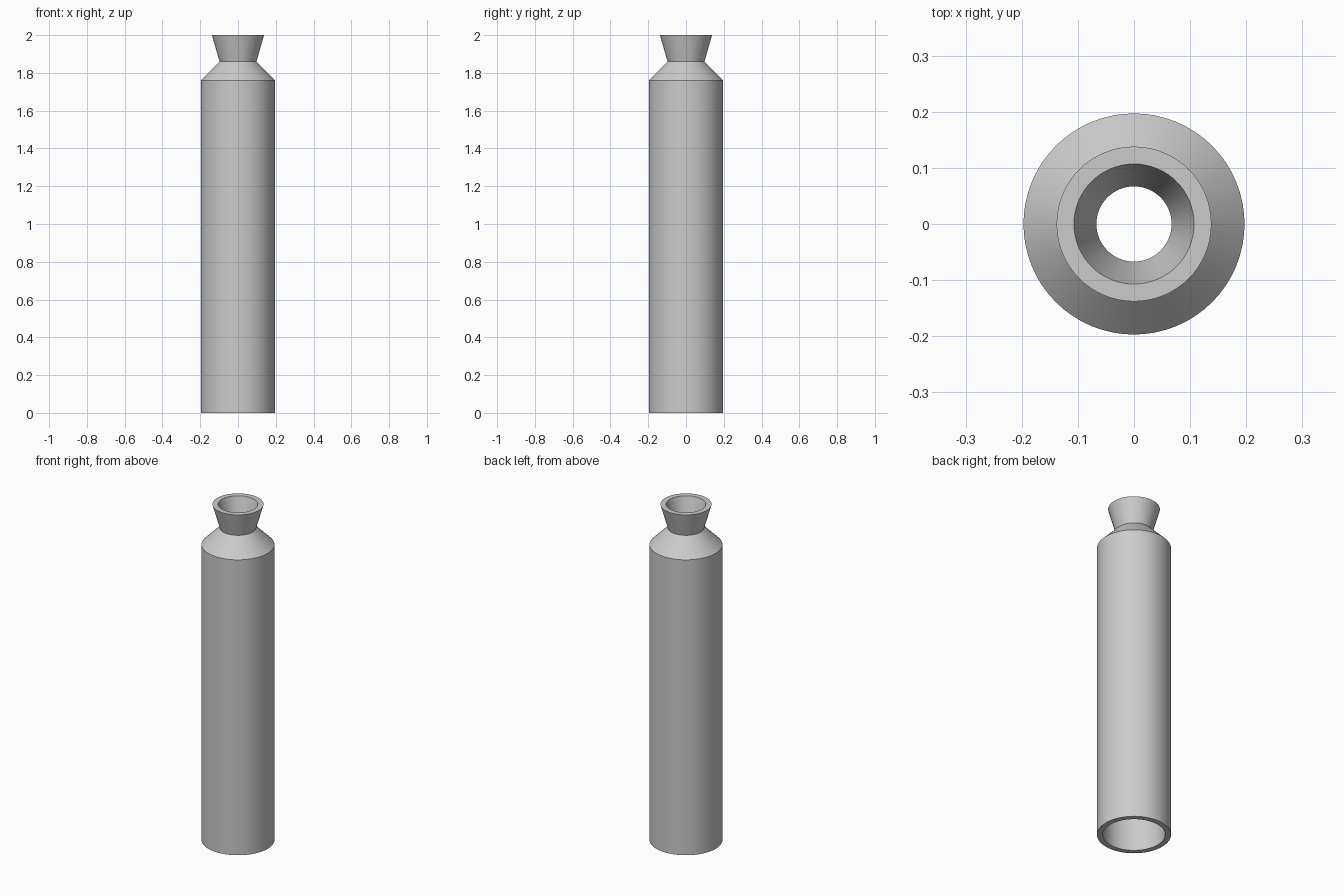
import bpy
import bmesh
import math

cube = bpy.data.objects.get("Cube")
if cube:
    bpy.data.objects.remove(cube, do_unlink=True)

SEGMENTS = 64
WALL = 0.031

# Single plain grey material
grey = bpy.data.materials.new("light_grey")
grey.use_nodes = True
colour = (0.6, 0.6, 0.6, 1)
grey.diffuse_color = colour
grey.node_tree.nodes["Principled BSDF"].inputs["Base Color"].default_value = colour


def lathe(name, profile, material):
    """Revolve a closed (radius, height) profile around the z axis."""
    bm = bmesh.new()
    rings = []
    for radius, z in profile:
        angles = [math.tau * i / SEGMENTS for i in range(SEGMENTS)]
        rings.append([bm.verts.new((radius * math.cos(a), radius * math.sin(a), z))
                      for a in angles])
    for low, high in zip(rings, rings[1:] + rings[:1]):
        for i in range(SEGMENTS):
            j = (i + 1) % SEGMENTS
            bm.faces.new((low[i], low[j], high[j], high[i]))
    bmesh.ops.recalc_face_normals(bm, faces=bm.faces)
    mesh = bpy.data.meshes.new(name)
    bm.to_mesh(mesh)
    bm.free()
    mesh.materials.append(material)
    obj = bpy.data.objects.new(name, mesh)
    bpy.context.collection.objects.link(obj)
    return obj


# Outer wall: straight tube, sloped shoulder, narrow throat, flared mouth
outer = [(0.197, 0), (0.197, 1.76), (0.098, 1.86), (0.138, 2)]
# Inner wall follows the outer one, making the tube open at both ends
inner = [(radius - WALL, z) for radius, z in reversed(outer)]
tube = lathe("flared_tube", outer + inner, grey)

bpy.ops.object.select_all(action="DESELECT")
tube.select_set(True)
bpy.context.view_layer.objects.active = tube
bpy.ops.object.shade_smooth_by_angle(angle=math.radians(30))
